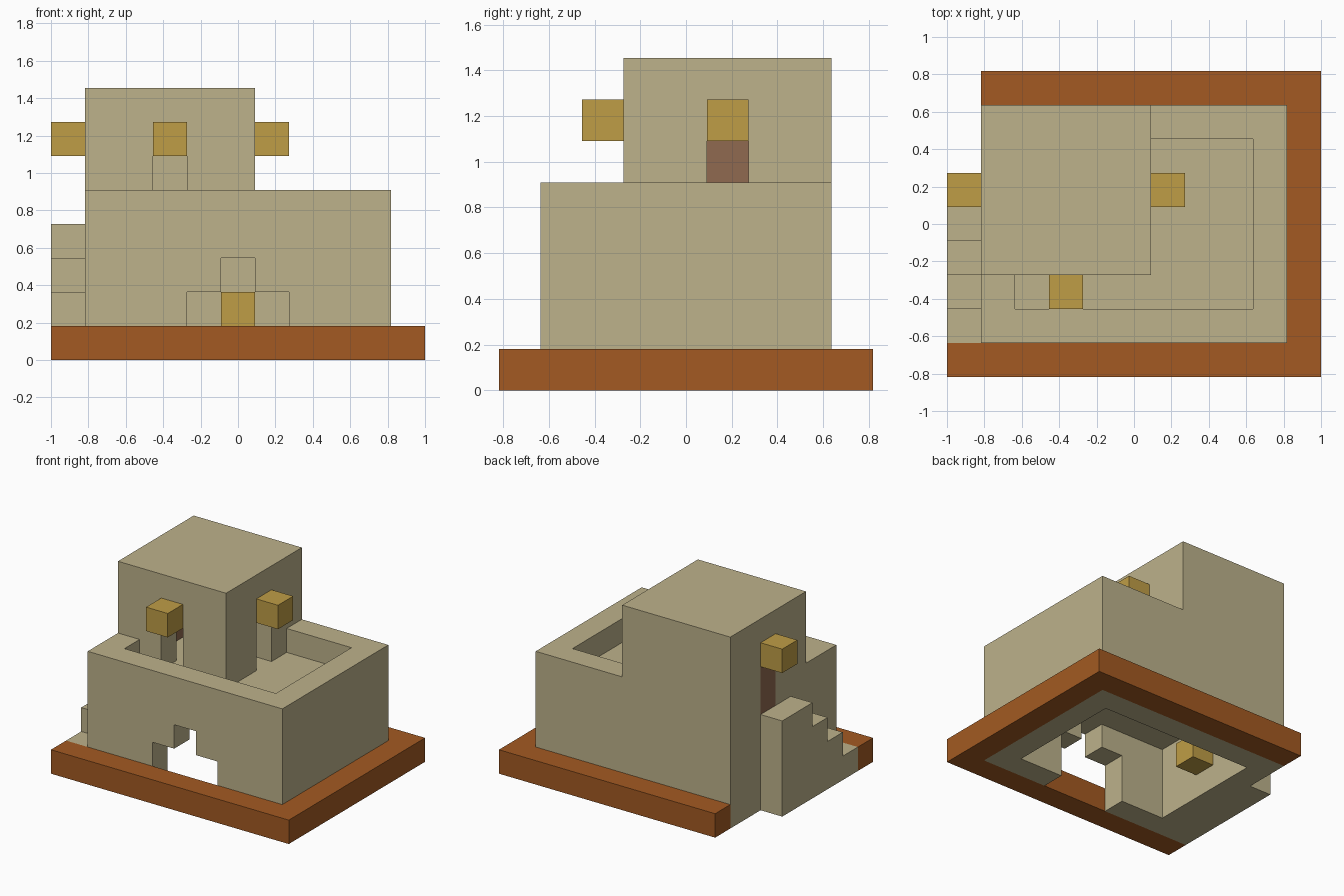
import bpy, bmesh, math
from itertools import product
from mathutils import Vector

if "Cube" in bpy.data.objects:
    bpy.data.objects.remove(bpy.data.objects["Cube"], do_unlink=True)

# Everything sits on a grid of 11 x 9 x 8 blocks
NX, NY = 11, 9
UNIT = 2 / NX


def material(name, rgb):
    m = bpy.data.materials.new(name)
    m.use_nodes = True
    m.diffuse_color = (*rgb, 1)
    m.node_tree.nodes["Principled BSDF"].inputs["Base Color"].default_value = (*rgb, 1)
    return m


SAND = material("sandstone", (0.508, 0.445, 0.258))
CLAY = material("orange_clay", (0.366, 0.102, 0.016))
GOLD = material("lantern_gold", (0.521, 0.337, 0.061))
WOOD = material("door_brown", (0.279, 0.144, 0.080))


def cells(x, y, z):
    """Blocks in inclusive index ranges; a single number means one block."""
    spans = [(a, a) if isinstance(a, int) else a for a in (x, y, z)]
    return set(product(*(range(lo, hi + 1) for lo, hi in spans)))


def build(name, mat, blocks):
    """Skin a set of blocks with its outer faces and merge the flat areas."""
    bm = bmesh.new()
    verts = {}

    def vert(p):
        if p not in verts:
            verts[p] = bm.verts.new(Vector((p[0] - NX / 2, p[1] - NY / 2, p[2])) * UNIT)
        return verts[p]

    for c in sorted(blocks):
        for axis, side in product(range(3), (0, 1)):
            near = list(c)
            near[axis] += 2 * side - 1
            if tuple(near) in blocks:
                continue
            loop = []
            for u, v in ((0, 0), (1, 0), (1, 1), (0, 1)):
                p = list(c)
                p[axis] += side
                p[(axis + 1) % 3] += u
                p[(axis + 2) % 3] += v
                loop.append(vert(tuple(p)))
            bm.faces.new(loop if side else loop[::-1])
    bmesh.ops.dissolve_limit(bm, angle_limit=math.radians(1),
                             verts=bm.verts[:], edges=bm.edges[:])
    mesh = bpy.data.meshes.new(name)
    bm.to_mesh(mesh)
    bm.free()
    mesh.materials.append(mat)
    obj = bpy.data.objects.new(name, mesh)
    bpy.context.collection.objects.link(obj)
    return obj


# Clay border around the front, right-hand and back edges
build("base_border", CLAY,
      cells((0, 10), 0, 0) | cells(10, (0, 8), 0) | cells((1, 10), 8, 0))

# Main hall, open below, with a sunken terrace and a stepped front doorway
hall = cells((1, 9), (1, 7), (0, 4))
hall -= cells((2, 8), (2, 6), (0, 2))
hall -= cells((2, 8), (2, 6), 4)
hall -= cells((4, 6), 1, (0, 1)) | cells(5, 1, 2)

# Hollow tower standing on the terrace
tower = cells((1, 5), (3, 7), (4, 7)) - cells((2, 4), (4, 6), (4, 6))
tower -= cells(3, 3, (4, 5)) | cells(5, 5, (4, 5))

# Side door filling the tower wall above the stair landing
door = cells(1, 5, (4, 5))
build("hall_and_tower", SAND, (hall | tower) - door)
build("side_door", WOOD, door)

# Outside stair climbing to the side door
stair = cells(0, 5, (0, 3))
for step in range(4):
    stair |= cells(0, step + 1, (0, step))
build("side_stair", SAND, stair)

# Lanterns over the tower openings and on the inner hall walls
lanterns = {
    "tower_front_lantern": (3, 2, 6),
    "tower_left_lantern": (6, 5, 6),
    "tower_right_lantern": (0, 5, 6),
    "hall_back_lantern": (5, 6, 1),
    "hall_right_lantern": (2, 4, 1),
    "hall_left_lantern": (8, 4, 1),
}
for name, spot in lanterns.items():
    build(name, GOLD, {spot})
